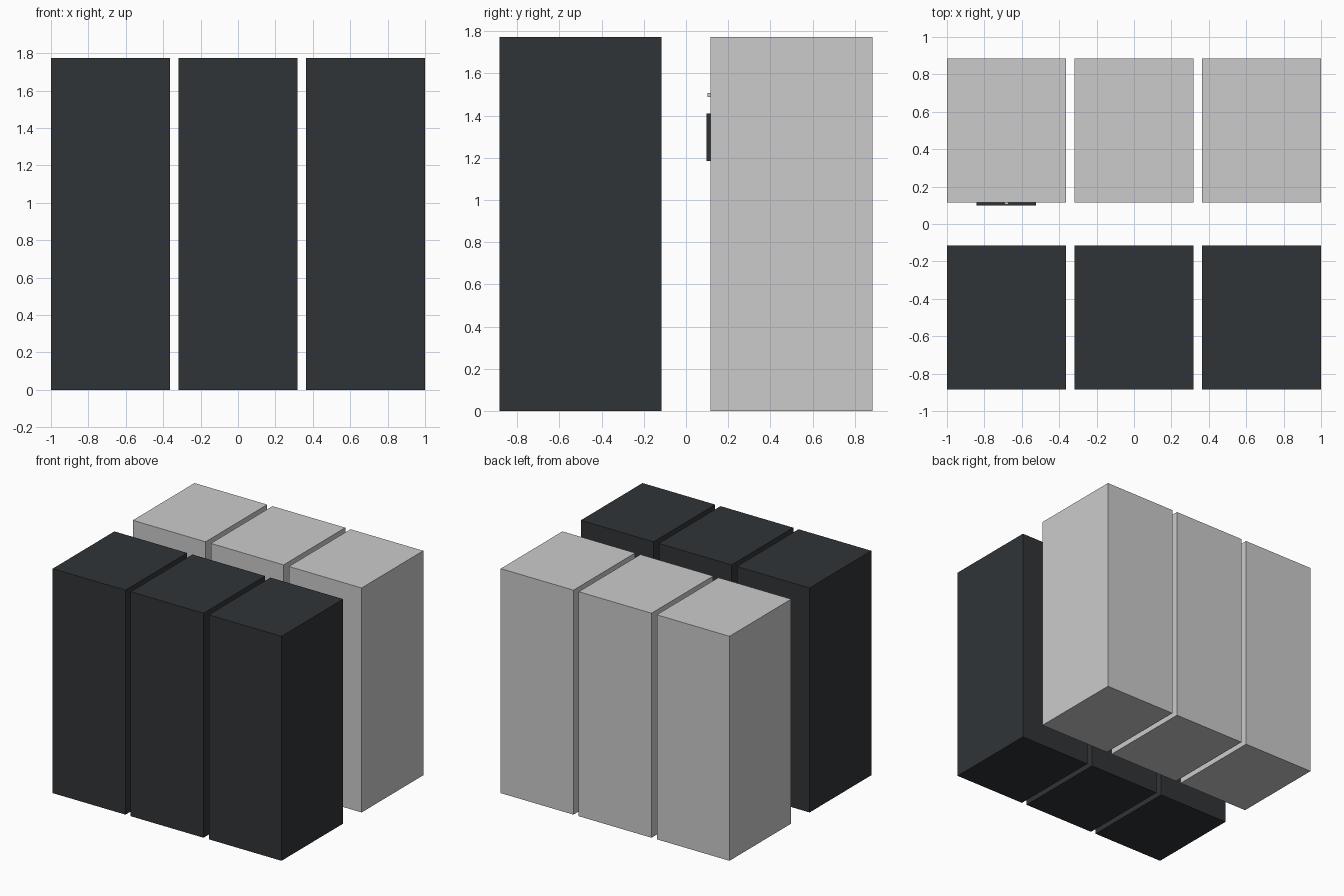
import bpy

if "Cube" in bpy.data.objects:
    bpy.data.objects.remove(bpy.data.objects["Cube"])


def material(name, rgb):
    m = bpy.data.materials.new(name)
    m.diffuse_color = (*rgb, 1)
    m.use_nodes = True
    m.node_tree.nodes["Principled BSDF"].inputs["Base Color"].default_value = m.diffuse_color
    return m


dark = material("dark_grey", (0.03, 0.034, 0.038))
light = material("light_grey", (0.56, 0.56, 0.54))


def box(name, lo, hi, mat):
    bpy.ops.mesh.primitive_cube_add(size=1, location=[(a + b) / 2 for a, b in zip(lo, hi)])
    ob = bpy.context.object
    ob.name = name
    ob.scale = [b - a for a, b in zip(lo, hi)]
    bpy.ops.object.transform_apply(location=False, rotation=False, scale=True)
    ob.data.materials.append(mat)
    return ob


WIDTH, PITCH, HEIGHT = 0.636, 0.682, 1.774
NEAR, FAR = 0.115, 0.885

# two facing rows of three cabinets
for i in (-1, 0, 1):
    x0, x1 = i * PITCH - WIDTH / 2, i * PITCH + WIDTH / 2
    box(f"front_cabinet_{i + 2}", (x0, -FAR, 0), (x1, -NEAR, HEIGHT), dark)
    box(f"back_cabinet_{i + 2}", (x0, NEAR, 0), (x1, FAR, HEIGHT), light)

# display panel and small indicator on the aisle side of the left back cabinet
box("display_panel", (-0.842, 0.098, 1.185), (-0.525, NEAR, 1.41), dark)
box("indicator", (-0.692, 0.103, 1.489), (-0.672, NEAR, 1.507), light)
